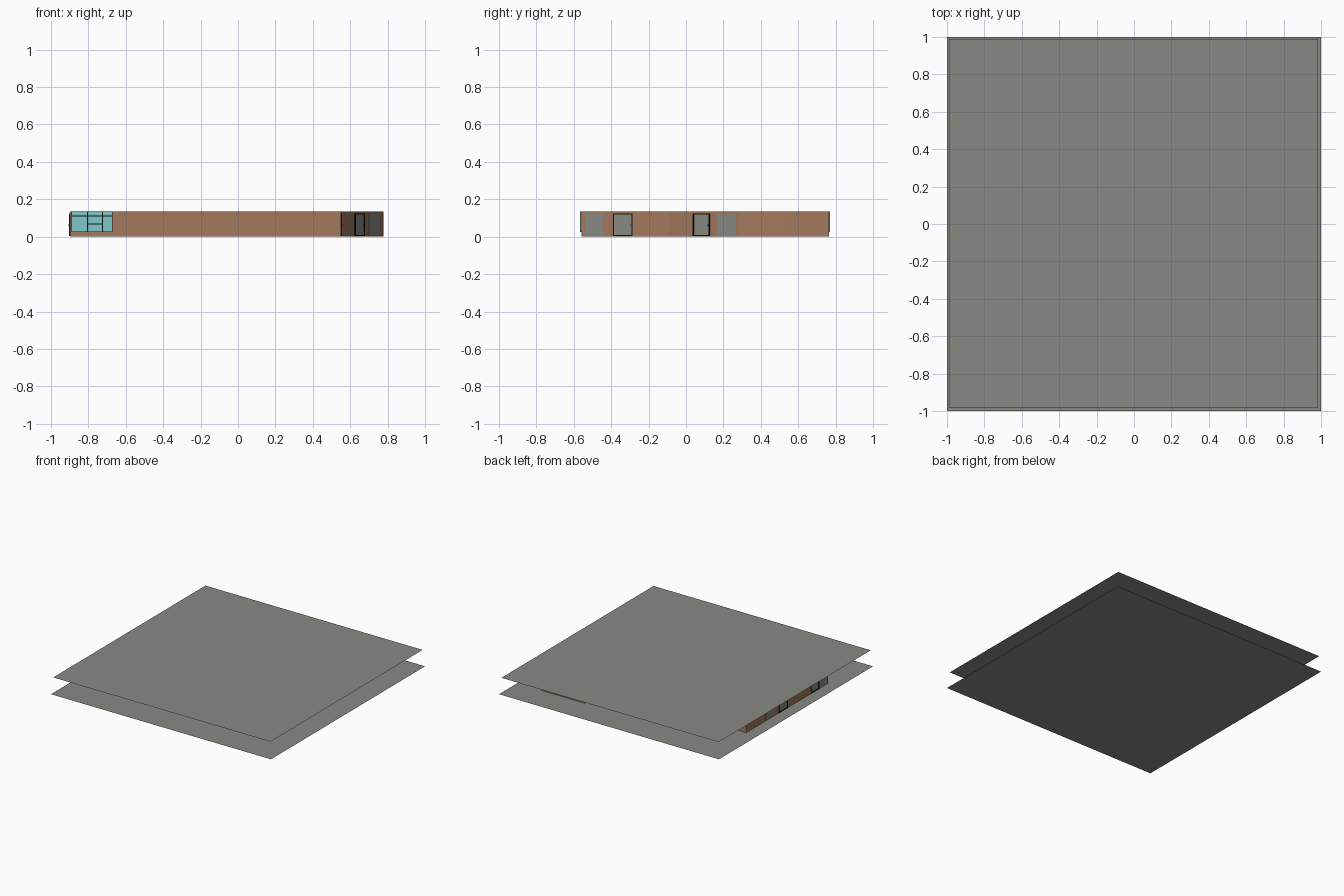
import bpy, bmesh
from mathutils import Vector

if "Cube" in bpy.data.objects:
    bpy.data.objects.remove(bpy.data.objects["Cube"])

H = 0.135   # wall height
T = 0.012   # wall thickness


def mat(name, rgb):
    m = bpy.data.materials.new(name)
    m.diffuse_color = (*rgb, 1)
    m.use_nodes = True
    m.node_tree.nodes["Principled BSDF"].inputs["Base Color"].default_value = m.diffuse_color
    return m


GREY = mat("grey", (0.25, 0.25, 0.23))
BROWN = mat("brown", (0.36, 0.19, 0.11))
GLASS = mat("pale_cyan", (0.21, 0.58, 0.60))
BLACK = mat("black", (0.004, 0.004, 0.004))


def finish(name, bm, m):
    bmesh.ops.recalc_face_normals(bm, faces=bm.faces[:])
    me = bpy.data.meshes.new(name)
    bm.to_mesh(me)
    bm.free()
    me.materials.append(m)
    o = bpy.data.objects.new(name, me)
    bpy.context.collection.objects.link(o)
    return o


def sheet(name, x0, x1, y0, y1, z, m):
    bm = bmesh.new()
    bm.faces.new([bm.verts.new(c) for c in
                  ((x0, y0, z), (x1, y0, z), (x1, y1, z), (x0, y1, z))])
    finish(name, bm, m)


def panel(name, wall, boxes, m):
    """Boxes (s0, s1, z0, z1, n0, n1) placed along a wall; n points outward."""
    p, q = Vector(wall[0]), Vector(wall[1])
    d = (q - p).normalized()
    n = Vector((d.y, -d.x))
    bm = bmesh.new()
    for s0, s1, z0, z1, n0, n1 in boxes:
        lo, hi = [], []
        for s, k in ((s0, n0), (s1, n0), (s1, n1), (s0, n1)):
            c = p + d * s + n * k
            lo.append(bm.verts.new((c.x, c.y, z0)))
            hi.append(bm.verts.new((c.x, c.y, z1)))
        bm.faces.new(lo)
        bm.faces.new(hi)
        for i in range(4):
            j = (i + 1) % 4
            bm.faces.new((lo[i], lo[j], hi[j], hi[i]))
    finish(name, bm, m)


def frame(s0, s1, z0, z1, w, k):
    return [(s0, s0 + w, z0, z1, 0, k), (s1 - w, s1, z0, z1, 0, k),
            (s0, s1, z0, z0 + w, 0, k), (s0, s1, z1 - w, z1, 0, k)]


def framed_door(name, wall, s0, s1):
    panel(name + "_leaf", wall, [(s0, s1, 0.006, 0.122, 0, 0.003)], GREY)
    panel(name + "_frame", wall, frame(s0, s1, 0.004, 0.124, 0.006, 0.006), BLACK)
    panel(name + "_handle", wall, [(s1 - 0.013, s1 - 0.008, 0.058, 0.064, 0, 0.008)], BLACK)


def plain_door(name, wall, s0, s1):
    panel(name, wall, [(s0, s1, 0.006, 0.122, 0, 0.003)], GREY)


def window(name, wall, s0, s1):
    a, b = s0 + (s1 - s0) * 0.39, s0 + (s1 - s0) * 0.75
    w = 0.003
    panel(name + "_glass", wall, [(s0, s1, 0.025, 0.134, 0, 0.003)], GLASS)
    bars = frame(s0, s1, 0.025, 0.134, w, 0.006)
    bars += [(c - w, c + w, 0.025, 0.134, 0, 0.006) for c in (a, b)]
    bars += [(s0, s1, 0.109, 0.113, 0, 0.006), (a, b, 0.066, 0.070, 0, 0.006)]
    panel(name + "_bars", wall, bars, BLACK)


# floor and ceiling sheets
sheet("floor", -1, 1, -1, 1, 0, GREY)
sheet("ceiling", -0.99, 0.985, -0.985, 0.99, H, GREY)

# outer walls, counter-clockwise outline
outline = [(-0.898, -0.56), (0.55, -0.56), (0.55, -0.09), (0.76, 0.28), (0.778, 0.56),
           (0.778, 0.765), (0.38, 0.765), (0.38, 0.51), (-0.898, 0.50)]
names = ["front", "right", "angled", "side", "rear_side", "rear", "step", "back", "left"]
walls = {}
for i, nm in enumerate(names):
    a, b = outline[i], outline[(i + 1) % len(outline)]
    walls[nm] = (a, b)
    L = (Vector(b) - Vector(a)).length
    panel(nm + "_wall", walls[nm], [(0, L, 0.0005, H - 0.0005, -T, 0)], BROWN)

# front and rear windows
window("front_window", walls["front"], 0.008, 0.228)
window("rear_window", walls["rear"], 0.10, 0.32)

# door pairs on the right, angled and left walls
plain_door("right_plain_door", walls["right"], 0.02, 0.12)
framed_door("right_framed_door", walls["right"], 0.17, 0.275)
framed_door("angled_framed_door", walls["angled"], 0.147, 0.252)
plain_door("angled_plain_door", walls["angled"], 0.297, 0.412)
plain_door("left_plain_door", walls["left"], 0.25, 0.36)
framed_door("left_framed_door", walls["left"], 0.42, 0.53)
framed_door("left_front_framed_door", walls["left"], 0.84, 0.94)
plain_door("left_front_plain_door", walls["left"], 0.955, 1.05)
